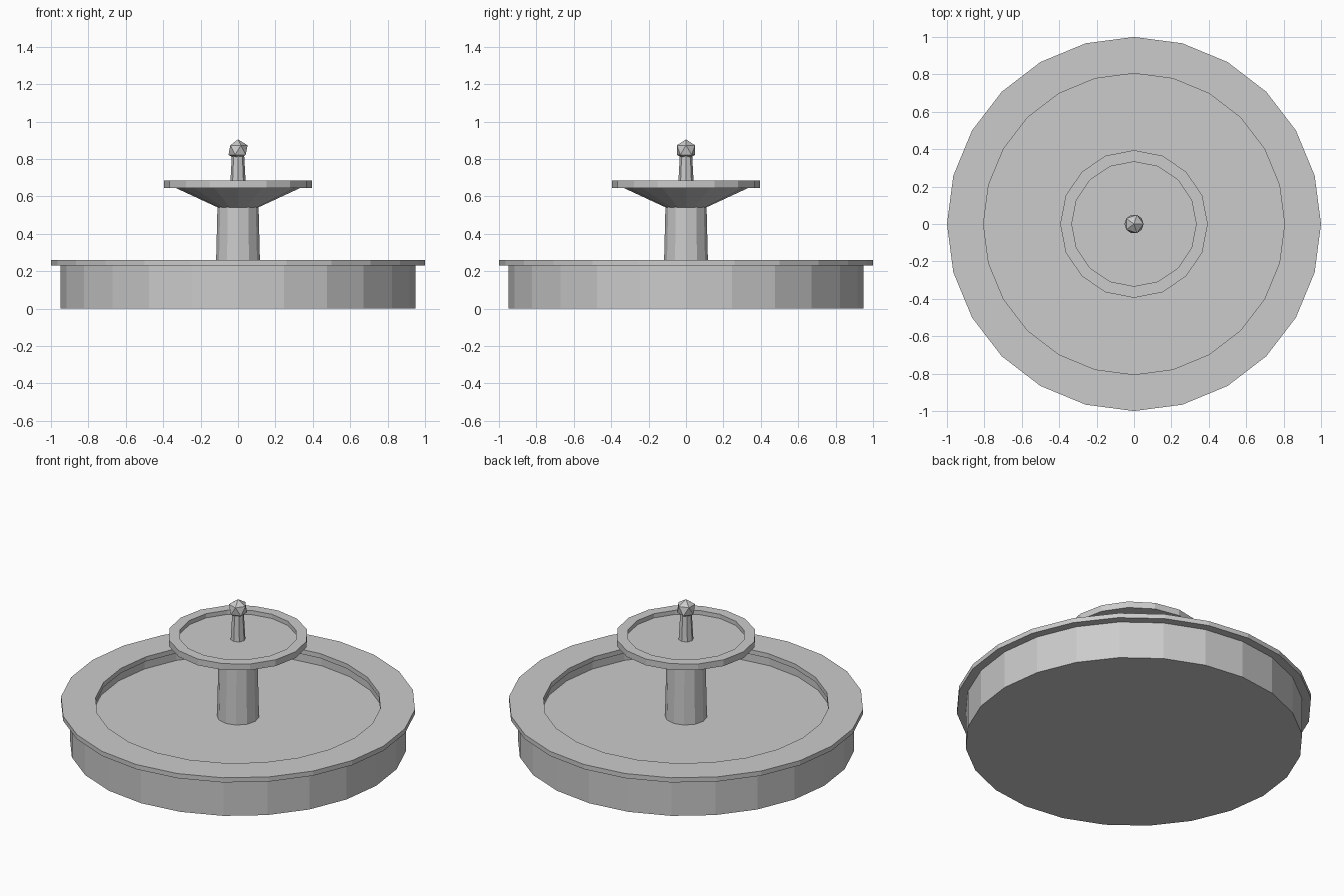
import bpy, bmesh
from math import tau, cos, sin

cube = bpy.data.objects.get("Cube")
if cube:
    bpy.data.objects.remove(cube)

# One plain stone colour for the whole fountain
stone = bpy.data.materials.new("grey_stone")
stone.use_nodes = True
GREY = (0.6, 0.6, 0.6, 1)
stone.diffuse_color = GREY
bsdf = next(n for n in stone.node_tree.nodes if n.type == 'BSDF_PRINCIPLED')
bsdf.inputs["Base Color"].default_value = GREY


def add_object(name, bm):
    bmesh.ops.recalc_face_normals(bm, faces=bm.faces)
    mesh = bpy.data.meshes.new(name)
    bm.to_mesh(mesh)
    bm.free()
    mesh.materials.append(stone)
    obj = bpy.data.objects.new(name, mesh)
    bpy.context.collection.objects.link(obj)
    return obj


def lathe(name, sides, profile):
    """Turn a (radius, height) outline around z and cap both ends flat."""
    bm = bmesh.new()
    rings = [[bm.verts.new((r * cos(tau * i / sides), r * sin(tau * i / sides), z))
              for i in range(sides)] for r, z in profile]
    for low, high in zip(rings, rings[1:]):
        for i in range(sides):
            j = (i + 1) % sides
            bm.faces.new((low[i], low[j], high[j], high[i]))
    bm.faces.new(rings[0])
    bm.faces.new(rings[-1])
    return add_object(name, bm)


# Wide pool with an overhanging rim and a sunken floor
lathe("pool_basin", 24, [(0.95, 0), (0.95, 0.231), (1, 0.231), (1, 0.26),
                         (0.805, 0.26), (0.805, 0.231), (0.82, 0.231), (0.82, 0.178)])

# Slightly tapered central column
lathe("column", 12, [(0.119, 0.178), (0.11, 0.545)])

# Flared upper bowl with a flat lip and shallow floor
lathe("upper_bowl", 16, [(0.11, 0.542), (0.333, 0.645), (0.395, 0.645), (0.395, 0.684),
                         (0.333, 0.684), (0.333, 0.658)])

# Tapered spout
lathe("spout", 8, [(0.042, 0.658), (0.032, 0.835)])

# Faceted finial ball
bm = bmesh.new()
bmesh.ops.create_icosphere(bm, subdivisions=1, radius=0.057)
finial = add_object("finial_ball", bm)
finial.location.z = 0.848
